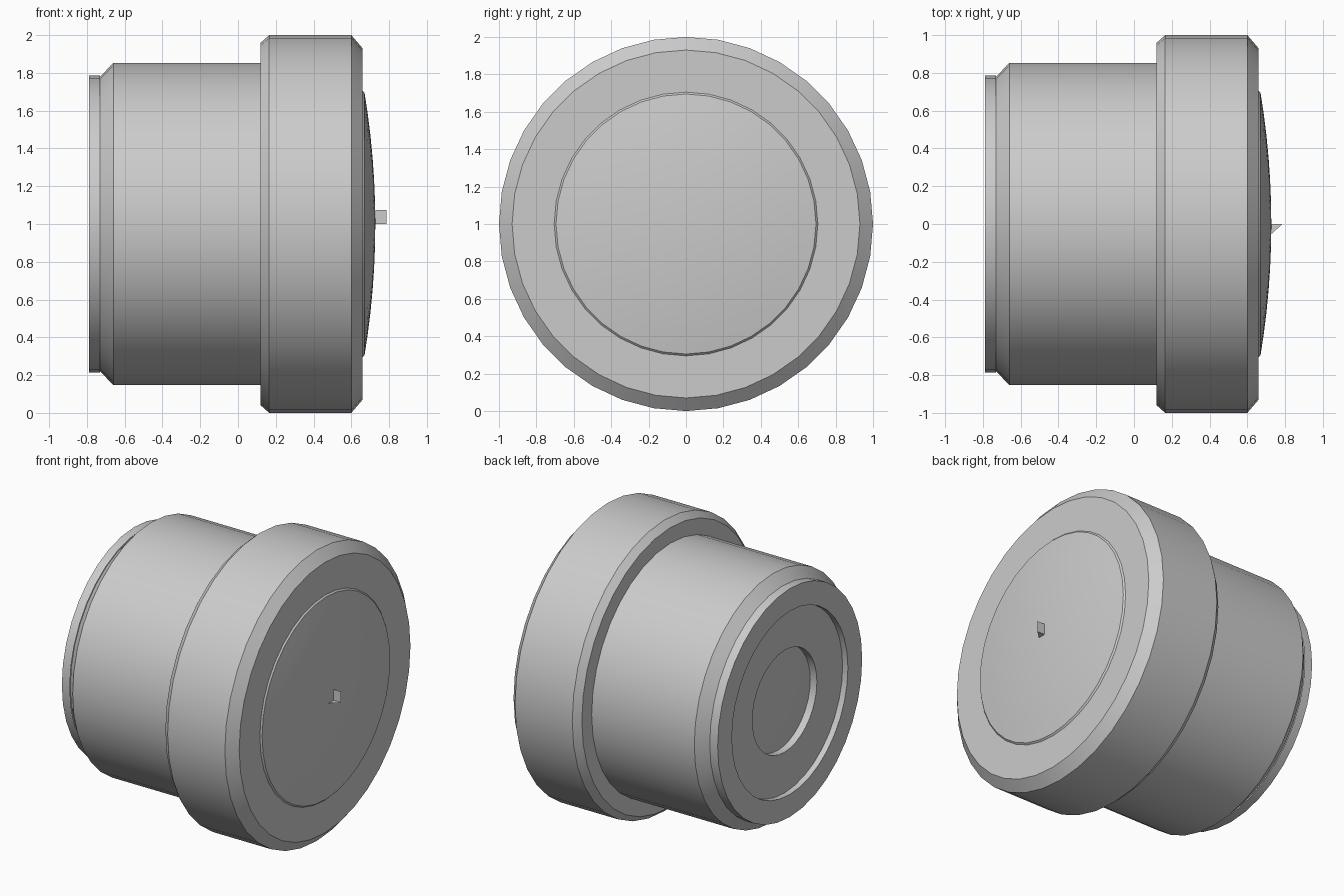
import bpy
import math

SIDES = 36
AXIS_Z = 1.0

cube = bpy.data.objects.get("Cube")
if cube:
    bpy.data.objects.remove(cube, do_unlink=True)

grey = bpy.data.materials.new("plain grey")
grey.use_nodes = True
grey.diffuse_color = (0.6, 0.6, 0.6, 1)
grey.node_tree.nodes["Principled BSDF"].inputs["Base Color"].default_value = (0.6, 0.6, 0.6, 1)


def add_object(name, verts, faces):
    mesh = bpy.data.meshes.new(name)
    mesh.from_pydata(verts, [], faces)
    mesh.materials.append(grey)
    obj = bpy.data.objects.new(name, mesh)
    bpy.context.collection.objects.link(obj)
    return obj


def lathe(name, profile):
    """Turn (x, radius) points, listed back to front, around the x axis."""
    verts, rings = [], []
    for x, r in profile:
        count = SIDES if r else 1
        rings.append([len(verts) + i for i in range(count)])
        for i in range(count):
            a = math.tau * i / SIDES
            verts.append((x, r * math.sin(a), AXIS_Z + r * math.cos(a)))
    faces = []
    for near, far in zip(rings, rings[1:]):
        for i in range(SIDES):
            k = (i + 1) % SIDES
            quad = [near[i % len(near)], far[i % len(far)],
                    far[k % len(far)], near[k % len(near)]]
            faces.append(list(dict.fromkeys(quad)))
    obj = add_object(name, verts, faces)
    bpy.ops.object.select_all(action='DESELECT')
    obj.select_set(True)
    bpy.context.view_layer.objects.active = obj
    bpy.ops.object.shade_smooth_by_angle(angle=math.radians(30))
    return obj


def dome(tip_x, rim_x, rim_r, steps=6):
    """Shallow curved profile from the centre out to the rim."""
    return [(tip_x + (rim_x - tip_x) * (i / steps) ** 2, rim_r * i / steps)
            for i in range(steps + 1)]


# Rear glass at the bottom of the small hole
lathe("rear_lens", dome(-0.72, -0.70, 0.35))

# Rear mount with its stepped recess
lathe("rear_mount", [(-0.70, 0.35), (-0.75, 0.35), (-0.75, 0.63),
                     (-0.79, 0.63), (-0.79, 0.785), (-0.73, 0.785)])

# Main barrel with chamfered back edge
lathe("barrel", [(-0.73, 0.78), (-0.66, 0.853), (0.12, 0.853)])

# Wide front collar, chamfered on both edges
lathe("front_collar", [(0.12, 0.853), (0.12, 0.96), (0.165, 1.0),
                       (0.60, 1.0), (0.66, 0.93), (0.66, 0.705)])

# Domed front glass with a thin raised rim
lathe("front_lens", [(0.66, 0.705), (0.67, 0.695)]
      + dome(0.727, 0.67, 0.695)[-2::-1])

# Tiny fin and shelf at the centre of the front glass
x0, x1, top, side = 0.727, 0.785, AXIS_Z + 0.075, -0.055
add_object("centre_marker",
           [(x0, 0, AXIS_Z), (x1, 0, AXIS_Z), (x1, 0, top), (x0, 0, top), (x0, side, AXIS_Z)],
           [(0, 1, 2, 3), (0, 4, 1)])
